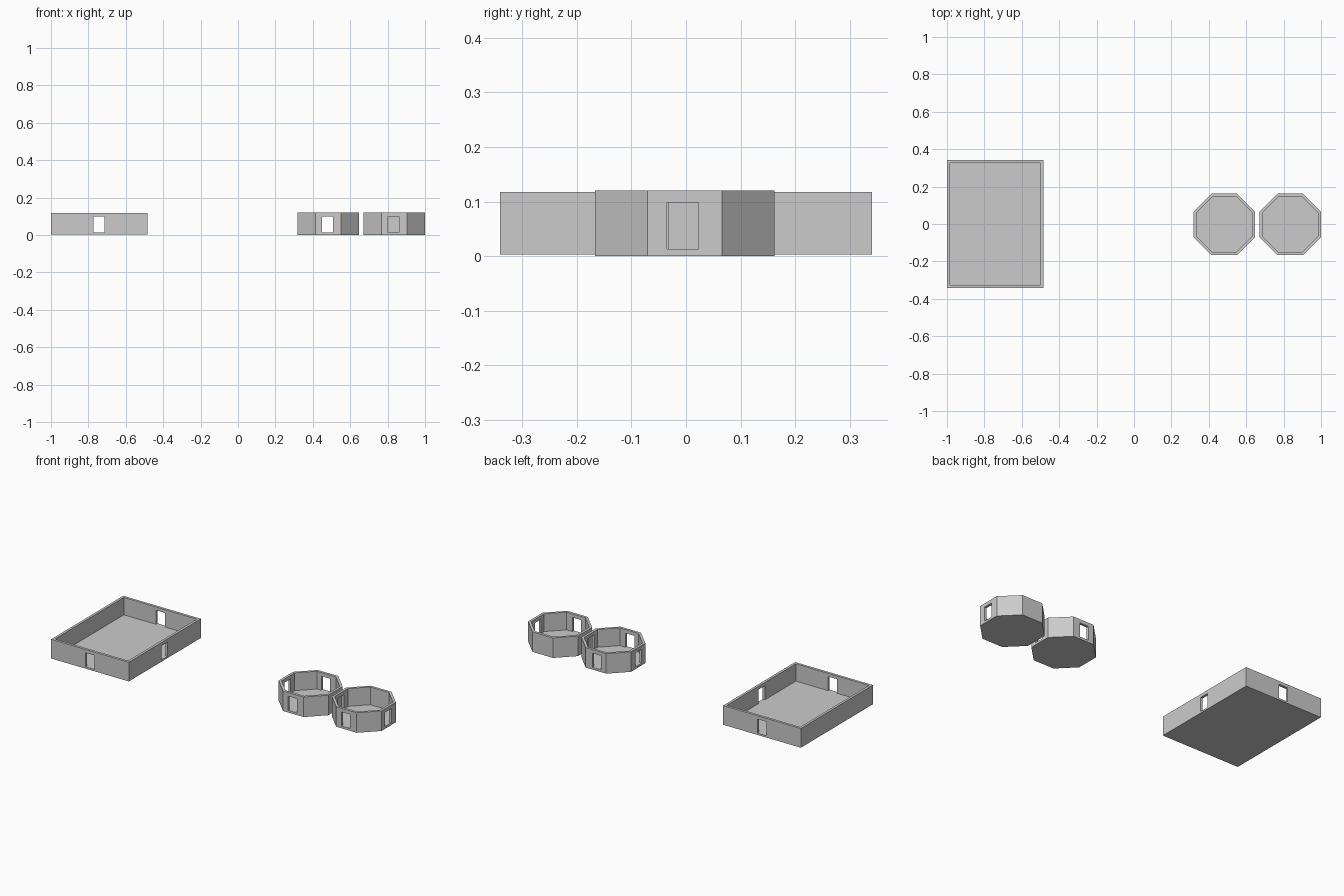
import bpy, bmesh, math
from mathutils import Vector

if "Cube" in bpy.data.objects:
    bpy.data.objects.remove(bpy.data.objects["Cube"])

WALL, FLOOR, LINTEL, DOOR_W = 0.015, 0.0135, 0.098, 0.058
DIRS = {"front": Vector((0, -1)), "right": Vector((1, 0)),
        "back": Vector((0, 1)), "left": Vector((-1, 0))}


def at(p, z):
    return Vector((p.x, p.y, z))


def chamber(name, outer, inner, z0, z1, doors, door_axis):
    """Open-topped chamber with a floor, thin walls and doorways cut in named sides."""
    bm = bmesh.new()

    def face(pts):
        bm.faces.new([bm.verts.new(p) for p in pts])

    under, floor = [], []
    n = len(outer)
    for i in range(n):
        A, B, a, b = outer[i], outer[(i + 1) % n], inner[i], inner[(i + 1) % n]
        d = (B - A).normalized()
        normal = Vector((d.y, -d.x))
        has_door = any((normal - DIRS[k]).length < 0.01 for k in doors)
        P, p = [A, B], [a, b]
        if has_door:
            def jambs(q):
                c = q + d * (door_axis - q).dot(d)
                return [c - d * DOOR_W / 2, c + d * DOOR_W / 2]
            P, p = [A] + jambs(A) + [B], [a] + jambs(a) + [b]
        under += P[:-1]
        floor += p[:-1]
        rows = [z0, FLOOR, LINTEL, z1]
        for c in range(len(P) - 1):
            opening = has_door and c == 1
            for r in range(3):
                lo, hi = rows[r], rows[r + 1]
                if opening and r == 1:
                    continue
                face([at(P[c], lo), at(P[c+1], lo), at(P[c+1], hi), at(P[c], hi)])
                if r > 0:
                    face([at(p[c+1], lo), at(p[c], lo), at(p[c], hi), at(p[c+1], hi)])
            # wall top, plus sill and lintel of a doorway
            for z in ([z1, FLOOR, LINTEL] if opening else [z1]):
                face([at(P[c], z), at(P[c+1], z), at(p[c+1], z), at(p[c], z)])
        if has_door:
            for k in (1, 2):
                face([at(P[k], FLOOR), at(p[k], FLOOR), at(p[k], LINTEL), at(P[k], LINTEL)])
    face([at(q, z0) for q in reversed(under)])
    face([at(q, FLOOR) for q in floor])
    bmesh.ops.remove_doubles(bm, verts=bm.verts[:], dist=1e-5)
    bmesh.ops.recalc_face_normals(bm, faces=bm.faces[:])
    me = bpy.data.meshes.new(name)
    bm.to_mesh(me)
    bm.free()
    bpy.context.collection.objects.link(bpy.data.objects.new(name, me))


def rectangle(c, hx, hy):
    return [c + Vector((sx * hx, sy * hy)) for sx, sy in ((-1, -1), (1, -1), (1, 1), (-1, 1))]


def octagon(c, apothem):
    r = apothem / math.cos(math.pi / 8)
    return [c + Vector((math.cos(t), math.sin(t))) * r
            for t in (math.pi / 8 + k * math.pi / 4 for k in range(8))]


# Rectangular hall
hall = Vector((-0.7425, 0))
chamber("rectangular_hall", rectangle(hall, 0.2575, 0.341),
        rectangle(hall, 0.2575 - WALL, 0.341 - WALL), 0.003, 0.118,
        ("front", "right", "back"), hall - Vector((0, 0.003)))

# Two octagonal rooms
for name, x, doors in (("octagon_room_inner", 0.483, ("front", "right", "back", "left")),
                       ("octagon_room_outer", 0.8355, ("front", "right", "left"))):
    c = Vector((x, -0.002))
    chamber(name, octagon(c, 0.1645), octagon(c, 0.1645 - WALL), 0.0, 0.12,
            doors, c - Vector((0.005, 0.004)))
